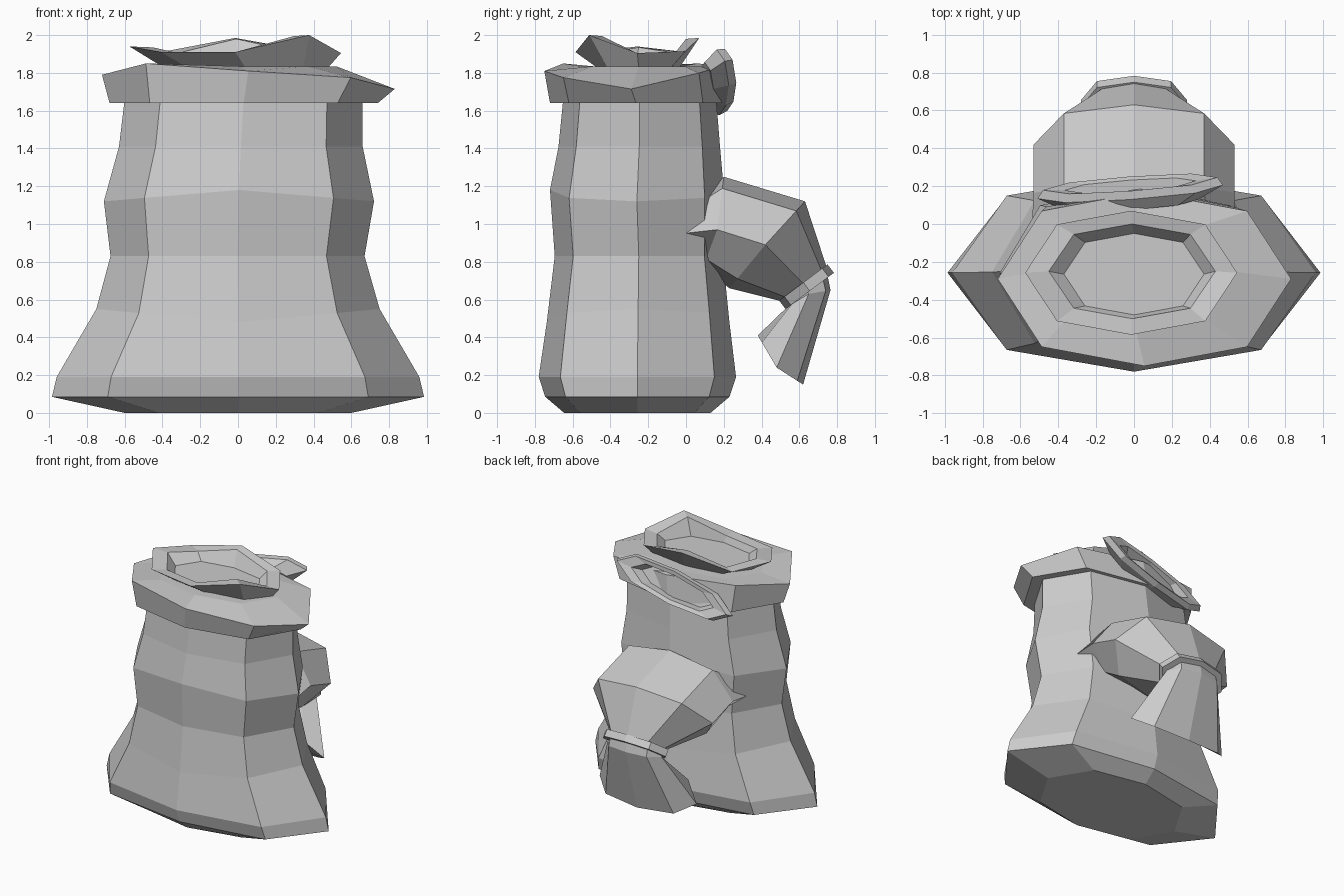
import bpy, bmesh
from mathutils import Vector

if "Cube" in bpy.data.objects:
    bpy.data.objects.remove(bpy.data.objects["Cube"])

# unit octagon, flattened at the diagonals: right, back, left, front order
OCT = [(1, 0), (.7, .78), (0, 1), (-.7, .78), (-1, 0), (-.7, -.78), (0, -1), (.7, -.78)]


def ring(c, u, v, w=None, lift=0, dz=None):
    """Octagon about c: half axes u, v (w = the half axis on the negative v side)."""
    c, u, v = Vector(c), Vector(u), Vector(v)
    w = Vector(w) if w else -v
    pts = []
    for i, (a, b) in enumerate(OCT):
        p = c + u * a + (v * b if b >= 0 else w * -b)
        p.z += lift * abs(a) + (dz[i] if dz else 0)
        pts.append(p)
    return pts


def flat(z, x0, x1, y0, y1, lift=0, dz=None):
    """Horizontal octagon from its extents."""
    return ring(((x0 + x1) / 2, (y0 + y1) / 2, z), ((x1 - x0) / 2, 0, 0),
                (0, (y1 - y0) / 2, 0), None, lift, dz)


def loft(name, rings, caps=(True, True), closed=False):
    bm = bmesh.new()
    vs = [[bm.verts.new(p) for p in r] for r in rings]
    n = len(vs)
    for i in range(n if closed else n - 1):
        a, b = vs[i], vs[(i + 1) % n]
        for k in range(8):
            j = (k + 1) % 8
            bm.faces.new((a[k], a[j], b[j], b[k]))
    for use, r in zip(caps, (vs[0], vs[-1])):
        if use and not closed:
            m = bm.verts.new(sum((q.co for q in r), Vector()) / 8)
            for k in range(8):
                bm.faces.new((r[k], r[(k + 1) % 8], m))
    bmesh.ops.recalc_face_normals(bm, faces=bm.faces)
    me = bpy.data.meshes.new(name)
    bm.to_mesh(me)
    bm.free()
    ob = bpy.data.objects.new(name, me)
    bpy.context.collection.objects.link(ob)
    return ob


# main sack body
loft("sack_body", [
    flat(0, -.6, .6, -.645, .13),
    flat(.085, -.985, .985, -.745, .23),
    flat(.19, -.96, .96, -.78, .265),
    flat(.48, -.75, .75, -.737, .23, .07),
    flat(.83, -.675, .67, -.695, .195),
    flat(1.18, -.71, .72, -.72, .2, -.06),
    flat(1.41, -.63, .66, -.675, .18),
    flat(1.66, -.6, .66, -.65, .16)])

# folded collar with an uneven edge
edge = [-.085, 0, .03, .05, -.01, .05, .01, -.025]
loft("collar", [
    flat(1.64, -.58, .63, -.63, .15),
    flat(1.64, -.68, .74, -.72, .19),
    flat(1.8, -.72, .83, -.75, .17, 0, edge),
    flat(1.835, -.5, .52, -.56, .06)])

# wavy rolled mouth
wave = [-.025, -.015, .055, -.02, .01, -.02, -.02, .07]
loft("sack_mouth", [
    flat(1.82, -.38, .47, -.46, -.04),
    flat(1.93, -.575, .545, -.585, .07, 0, wave),
    flat(1.925, -.45, .43, -.5, 0, 0, wave),
    flat(1.855, -.37, .37, -.48, -.05)])

# tilted rolled ring at the back of the collar
AX, UP, OUT = Vector((.48, .035, .11)), Vector((0, -.04, .12)), Vector((0, .95, .3))
loft("back_roll", [
    ring(Vector((-.02, .17, 1.75)) + OUT * d, AX * s, UP * s)
    for s, d in ((.75, -.07), (1.02, 0), (.96, .045), (.72, .035), (.62, -.03))])


# tied pouch hanging on the back
def side_ring(x, mid, top, low):
    """Octagon from half width and its (y, z) side, top and bottom points."""
    d = lambda p: (0, p[0] - mid[0], p[1] - mid[1])
    return ring((0, *mid), (x, 0, 0), d(top), d(low))


loft("pouch", [
    side_ring(.54, (-.015, .95), (.1, 1.16), (.06, .83)),
    side_ring(.53, (.165, .97), (.2, 1.25), (.09, .77)),
    side_ring(.53, (.42, .89), (.63, 1.12), (.23, .66)),
    side_ring(.23, (.625, .68), (.745, .77), (.51, .59))])

# flared cloth below the tie
loft("pouch_skirt", [
    side_ring(.23, (.63, .67), (.745, .75), (.51, .58)),
    side_ring(.24, (.65, .63), (.765, .65), (.535, .56)),
    side_ring(.43, (.48, .24), (.62, .15), (.38, .41))])

# cord around the pouch neck
C, V, N = Vector((0, .638, .668)), Vector((0, .8, .6)), Vector((0, .6, -.8))
loft("pouch_cord", [ring(C + N * d, (.28 * s, 0, 0), V * .16 * s)
                    for s, d in ((1, -.028), (1, .028), (.75, .028), (.75, -.028))],
     closed=True)
